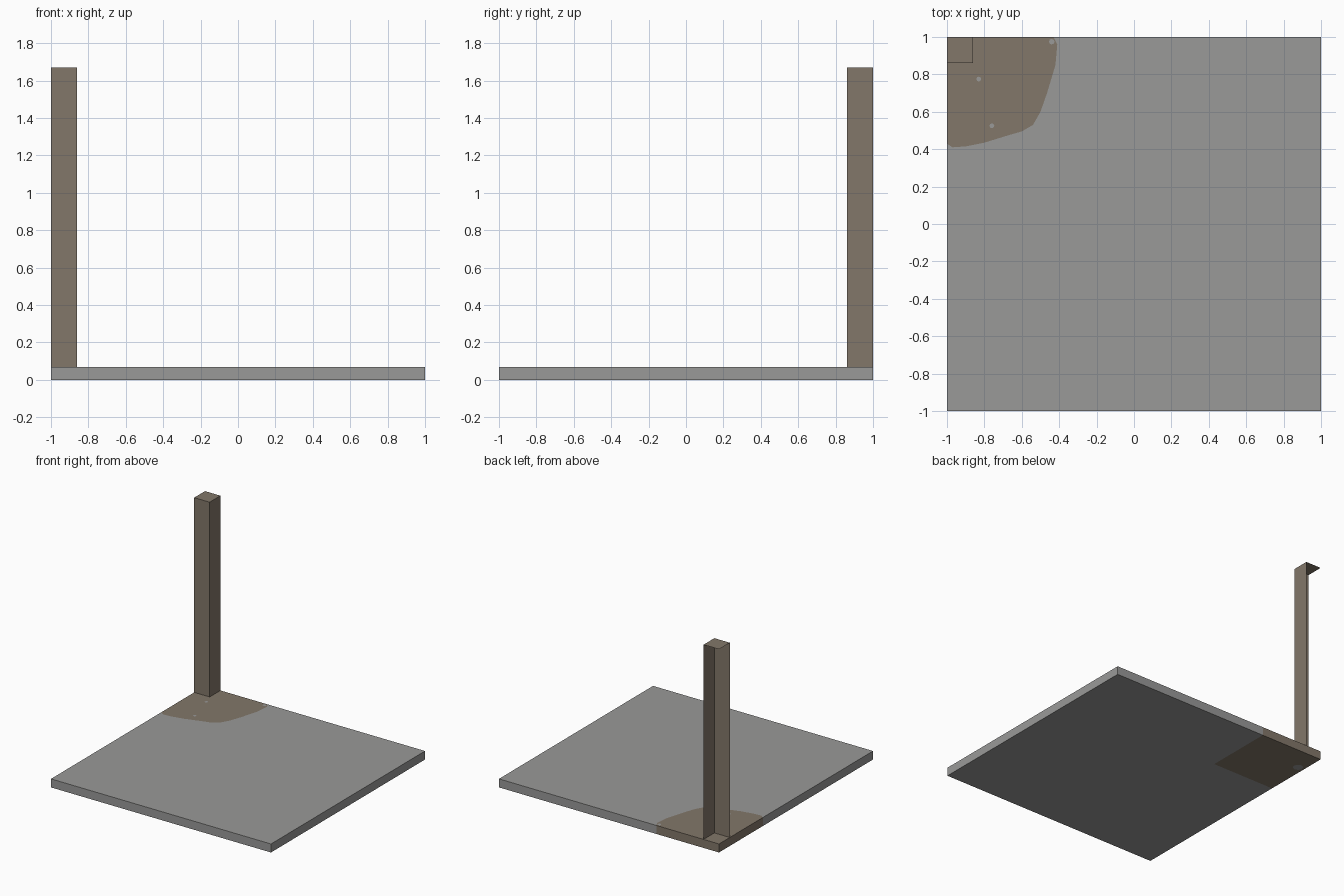
import bpy, bmesh, math

if "Cube" in bpy.data.objects:
    bpy.data.objects.remove(bpy.data.objects["Cube"])


def material(name, rgb):
    m = bpy.data.materials.new(name)
    m.diffuse_color = (*rgb, 1)
    m.use_nodes = True
    m.node_tree.nodes["Principled BSDF"].inputs["Base Color"].default_value = m.diffuse_color
    return m


stone = material("grey stone", (0.32, 0.32, 0.315))
earth = material("brown earth", (0.225, 0.185, 0.142))
H = 0.07           # slab thickness
TOP = 1.67         # post height
P = -0.86          # inner x of the post (inner y is -P)
S = 0.43           # where the stain meets the slab edges


def build(name, faces):
    """faces: list of (corner points, material index)"""
    bm = bmesh.new()
    for pts, mi in faces:
        f = bm.faces.new([bm.verts.new(p) for p in pts])
        f.material_index = mi
    bmesh.ops.remove_doubles(bm, verts=bm.verts, dist=1e-5)
    me = bpy.data.meshes.new(name)
    bm.to_mesh(me)
    bm.free()
    me.materials.append(stone)
    me.materials.append(earth)
    ob = bpy.data.objects.new(name, me)
    bpy.context.collection.objects.link(ob)
    return ob


def at(z, pts):
    return [(x, y, z) for x, y in pts]


def wall(a, b, z0, z1):
    return [(*a, z0), (*b, z0), (*b, z1), (*a, z1)]


# Slab with an earth stain in its back left corner
stain = [(-1, S), (-.97, .41), (-.90, .415), (-.80, .435), (-.67, .475),
         (-.60, .495), (-.54, .53), (-.50, .60), (-.465, .70),
         (-.42, .85), (-.41, .96), (-S, 1)]
under = [(-1, S), (-S, S), (-S, 1)]
build("floor_slab", [
    (at(H, stain + [(-1, 1)]), 1),
    (at(H, [(-1, -1), (1, -1), (1, 1)] + stain[::-1]), 0),
    (at(0, (under + [(-1, 1)])[::-1]), 1),
    (at(0, ([(-1, -1), (1, -1), (1, 1)] + under[::-1])[::-1]), 0),
    (wall((-1, -1), (1, -1), 0, H), 0),
    (wall((1, -1), (1, 1), 0, H), 0),
    (wall((1, 1), (-S, 1), 0, H), 0),
    (wall((-S, 1), (-1, 1), 0, H), 1),
    (wall((-1, 1), (-1, S), 0, H), 1),
    (wall((-1, S), (-1, -1), 0, H), 0),
])

# Corner post: only front, right and top faces, open at the outer sides
build("corner_post", [
    (wall((-1, -P), (P, -P), H, TOP), 1),
    (wall((P, -P), (P, 1), H, TOP), 1),
    (at(TOP, [(-1, -P), (P, -P), (P, 1), (-1, 1)]), 1),
])


# Small bare specks inside the stain
def disc(x, y, z, r, flip=False):
    pts = [(x + r * math.cos(i * math.pi / 4), y + r * math.sin(i * math.pi / 4))
           for i in range(8)]
    return (at(z, pts[::-1] if flip else pts), 0)


build("bare_specks", [
    disc(-.83, .775, H + .001, .013),
    disc(-.76, .525, H + .001, .013),
    disc(-.44, .975, H + .001, .015),
    disc(-.945, .80, -.001, .04, True),
])
